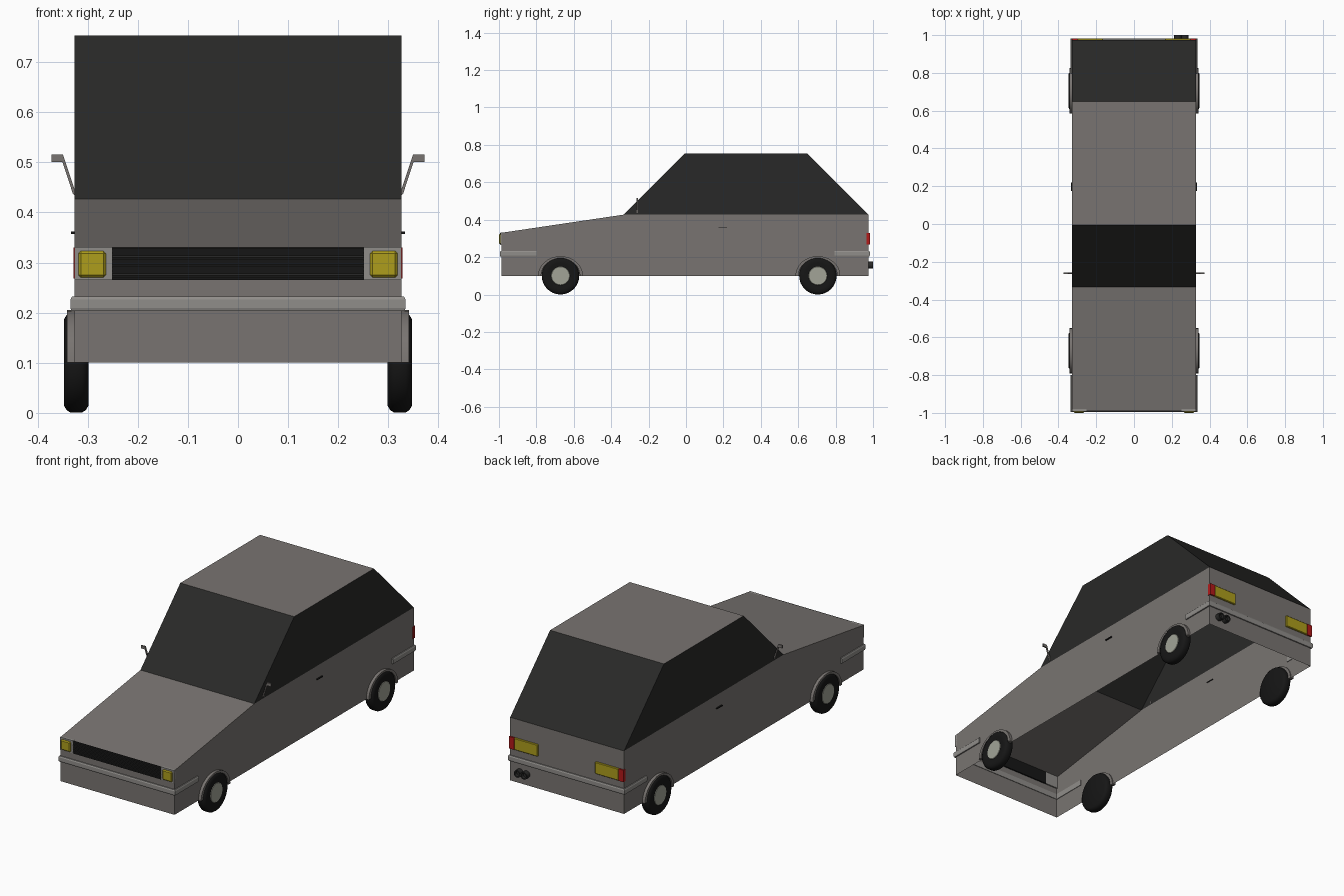
import bpy, bmesh, math
from mathutils import Matrix

if "Cube" in bpy.data.objects:
    bpy.data.objects.remove(bpy.data.objects["Cube"])

W = 0.327                       # half width of the car
FRONT, REAR = -0.987, 0.975     # ends of the body shell


def material(name, r, g, b):
    m = bpy.data.materials.new(name)
    m.diffuse_color = (r, g, b, 1)
    m.use_nodes = True
    m.node_tree.nodes["Principled BSDF"].inputs["Base Color"].default_value = m.diffuse_color
    return m


PAINT = material("paint", 0.19, 0.175, 0.165)
GLASS = material("dark_glass", 0.022, 0.022, 0.021)
RUBBER = material("rubber", 0.008, 0.008, 0.008)
TRIM = material("trim", 0.28, 0.27, 0.255)
HUB = material("hub_metal", 0.36, 0.37, 0.31)
YELLOW = material("yellow_lamp", 0.42, 0.34, 0.012)
RED = material("red_lamp", 0.45, 0.01, 0.01)


def finish(name, bm, *mats, smooth=False):
    bmesh.ops.recalc_face_normals(bm, faces=bm.faces)
    me = bpy.data.meshes.new(name)
    bm.to_mesh(me)
    bm.free()
    for m in mats:
        me.materials.append(m)
    ob = bpy.data.objects.new(name, me)
    bpy.context.collection.objects.link(ob)
    if smooth:
        bpy.context.view_layer.objects.active = ob
        ob.select_set(True)
        bpy.ops.object.shade_smooth_by_angle(angle=math.radians(35))
        ob.select_set(False)
    return ob


def box(name, x, y, z, mat, bevel=0.0):
    bm = bmesh.new()
    c = [(a + b) / 2 for a, b in (x, y, z)]
    s = [abs(b - a) for a, b in (x, y, z)]
    bmesh.ops.create_cube(bm, size=1, matrix=Matrix.Translation(c) @ Matrix.Diagonal((*s, 1)))
    if bevel:
        bmesh.ops.bevel(bm, geom=bm.edges[:], offset=bevel, segments=1, affect='EDGES')
    return finish(name, bm, mat)


def shell(name, profile, skip, mats, mat_of):
    """Side profile spread across the width, with both sides closed and chosen strips left open."""
    bm = bmesh.new()
    l, r = ([bm.verts.new((s * W, y, z)) for y, z in profile] for s in (-1, 1))
    bm.faces.new(l)
    bm.faces.new(r)
    n = len(profile)
    for i in range(n):
        if i not in skip:
            j = (i + 1) % n
            f = bm.faces.new((l[i], l[j], r[j], r[i]))
            f.material_index = mat_of.get(i, 0)
    return finish(name, bm, *mats)


def extrude(name, outline, axis, a, b, mat, smooth=False):
    """Flat outline extruded along x or y, from a to b."""
    bm = bmesh.new()
    put = (lambda p, t: (t, *p)) if axis == 'x' else (lambda p, t: (p[0], t, p[1]))
    f0, f1 = ([bm.verts.new(put(p, t)) for p in outline] for t in (a, b))
    bm.faces.new(f0)
    bm.faces.new(f1)
    n = len(outline)
    for i in range(n):
        j = (i + 1) % n
        bm.faces.new((f0[i], f0[j], f1[j], f1[i]))
    return finish(name, bm, mat, smooth=smooth)


def lathe(name, profile, side, y, z, mat, seg=32):
    """Profile of (radius, x) spun around an axle."""
    bm = bmesh.new()
    vs = [bm.verts.new((side * x, y, z + r)) for r, x in profile]
    es = [bm.edges.new(p) for p in zip(vs, vs[1:])]
    bmesh.ops.spin(bm, geom=vs + es, cent=(0, y, z), axis=(1, 0, 0), angle=math.tau, steps=seg)
    bmesh.ops.remove_doubles(bm, verts=bm.verts, dist=1e-5)
    return finish(name, bm, mat, smooth=True)


def bumper(name, y_end, y_face, out):
    """U-shaped bar wrapped round one end of the body."""
    section = [(-0.003, 0.203), (0.006, 0.203), (0.008, 0.209), (0.008, 0.226),
               (0.005, 0.232), (-0.003, 0.232)]
    bm = bmesh.new()
    rings = []
    for sx, corner in ((-1, 0), (-1, 1), (1, 1), (1, 0)):
        rings.append([bm.verts.new((sx * (W + o), y_face + out * o if corner else y_end, z))
                      for o, z in section])
    n = len(section)
    for p, q in zip(rings, rings[1:]):
        for i in range(n):
            j = (i + 1) % n
            bm.faces.new((p[i], p[j], q[j], q[i]))
    bm.faces.new(rings[0])
    bm.faces.new(rings[-1])
    return finish(name, bm, TRIM)


# Lower body, open underneath and under the cabin
shell("body", [(FRONT, 0.1), (FRONT, 0.33), (-0.333, 0.427), (REAR, 0.427), (REAR, 0.1)],
      (2, 4), [PAINT], {})

# Cabin: dark windows all round with a painted roof
shell("cabin", [(-0.333, 0.427), (-0.006, 0.754), (0.648, 0.754), (REAR, 0.427)],
      (3,), [GLASS, PAINT], {1: 1})

# Grille with slats
box("grille_back", (-0.252, 0.252), (-0.991, -0.98), (0.265, 0.33), RUBBER)
for i in range(9):
    z = 0.267 + i * 0.0072
    box("grille_slat", (-0.252, 0.252), (-0.995, -0.985), (z, z + 0.0035), GLASS)

# Bumpers
bumper("front_bumper", -0.80, FRONT, -1)
bumper("rear_bumper", 0.795, REAR, 1)

# Twin exhaust pipes
for x in (0.232, 0.27):
    bm = bmesh.new()
    prof = [(0.0, 0.985), (0.013, 0.985), (0.013, 1.0), (0.019, 1.0), (0.019, 0.965)]
    vs = [bm.verts.new((x + r, y, 0.157)) for r, y in prof]
    es = [bm.edges.new(p) for p in zip(vs, vs[1:])]
    bmesh.ops.spin(bm, geom=vs + es, cent=(x, 0, 0.157), axis=(0, 1, 0), angle=math.tau, steps=20)
    bmesh.ops.remove_doubles(bm, verts=bm.verts, dist=1e-5)
    finish("exhaust_pipe", bm, GLASS, smooth=True)

TYRE = [(0, 0.299), (0.086, 0.299), (0.095, 0.304), (0.1, 0.312), (0.1, 0.335),
        (0.095, 0.343), (0.086, 0.348), (0.07, 0.348), (0.052, 0.345), (0, 0.345)]
DISC = [(0, 0.347), (0.048, 0.347), (0.051, 0.344)]

for s in (-1, 1):
    # Headlight on its surround
    box("headlight_surround", (s * 0.252, s * W), (-0.992, -0.98), (0.265, 0.331), TRIM)
    box("headlight", (s * 0.264, s * 0.319), (-1.0, -0.985), (0.27, 0.323), YELLOW, 0.005)

    # Tail lamps
    box("tail_lamp", (s * 0.165, s * 0.3), (0.965, 0.983), (0.268, 0.33), YELLOW, 0.003)
    box("tail_lamp_corner", (s * 0.3, s * 0.329), (0.965, 0.983), (0.268, 0.33), RED)

    # Mirror on a bent arm
    extrude("wing_mirror", [(s * x, z) for x, z in
            ((0.326, 0.434), (0.326, 0.444), (0.350, 0.516), (0.373, 0.516),
             (0.373, 0.501), (0.351, 0.501), (0.330, 0.437))], 'y', -0.264, -0.256, PAINT)

    # Door handle
    box("door_handle", (s * 0.324, s * 0.334), (0.175, 0.22), (0.357, 0.362), RUBBER)

    # Wheels and arches
    for y in (-0.671, 0.705):
        lathe("tyre", TYRE, s, y, 0.1, RUBBER)
        lathe("hub_cap", DISC, s, y, 0.1, HUB)
        arc = [math.pi * k / 16 for k in range(17)]
        outer = [(y + 0.12 * math.cos(a), 0.1 + 0.105 * math.sin(a)) for a in arc]
        inner = [(y + 0.104 * math.cos(a), 0.1 + 0.094 * math.sin(a)) for a in reversed(arc)]
        extrude("wheel_arch", outer + inner, 'x', s * 0.322, s * 0.342, PAINT, smooth=True)
